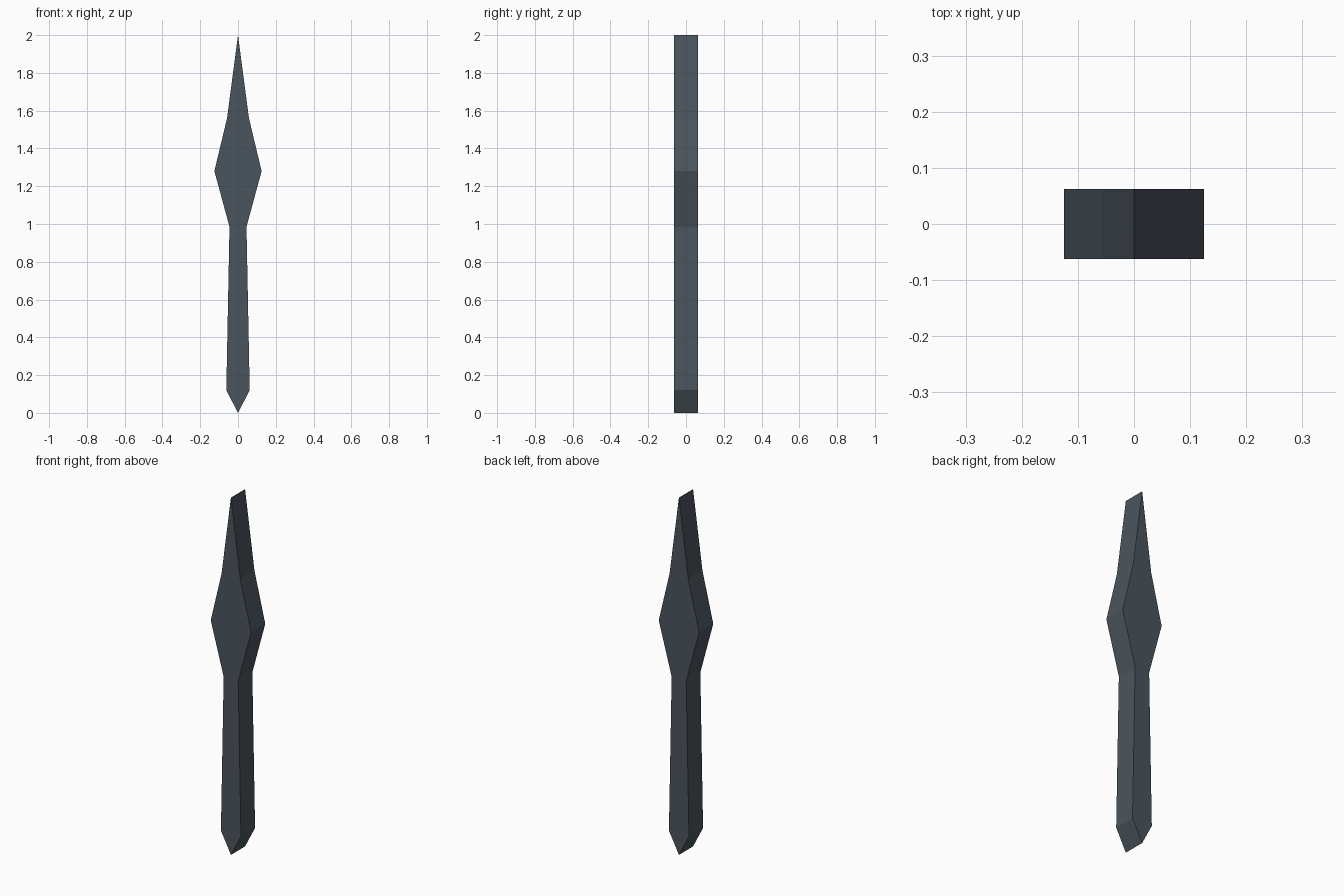
import bpy
import bmesh
from mathutils import Vector

if "Cube" in bpy.data.objects:
    bpy.data.objects.remove(bpy.data.objects["Cube"], do_unlink=True)

# Dark slate metal
steel = bpy.data.materials.new("dark_slate_metal")
steel.use_nodes = True
colour = (0.07, 0.091, 0.109, 1)
steel.diffuse_color = colour
steel.node_tree.nodes["Principled BSDF"].inputs["Base Color"].default_value = colour

# Right half of the outline as (half width, height), from butt to tip
half = [(0, 0), (0.062, 0.12), (0.045, 0.985), (0.125, 1.28), (0.058, 1.56), (0, 2)]
outline = half + [(-x, z) for x, z in half[-2:0:-1]]
depth = 0.125

# Throwing blade: flat outline extruded straight back
bm = bmesh.new()
front = bm.faces.new([bm.verts.new((x, -depth / 2, z)) for x, z in outline])
back = bmesh.ops.extrude_face_region(bm, geom=[front], use_keep_orig=True)
moved = [v for v in back["geom"] if isinstance(v, bmesh.types.BMVert)]
bmesh.ops.translate(bm, verts=moved, vec=Vector((0, depth, 0)))
bmesh.ops.recalc_face_normals(bm, faces=bm.faces)

mesh = bpy.data.meshes.new("throwing_blade")
bm.to_mesh(mesh)
bm.free()
mesh.materials.append(steel)
bpy.context.collection.objects.link(bpy.data.objects.new("throwing_blade", mesh))
